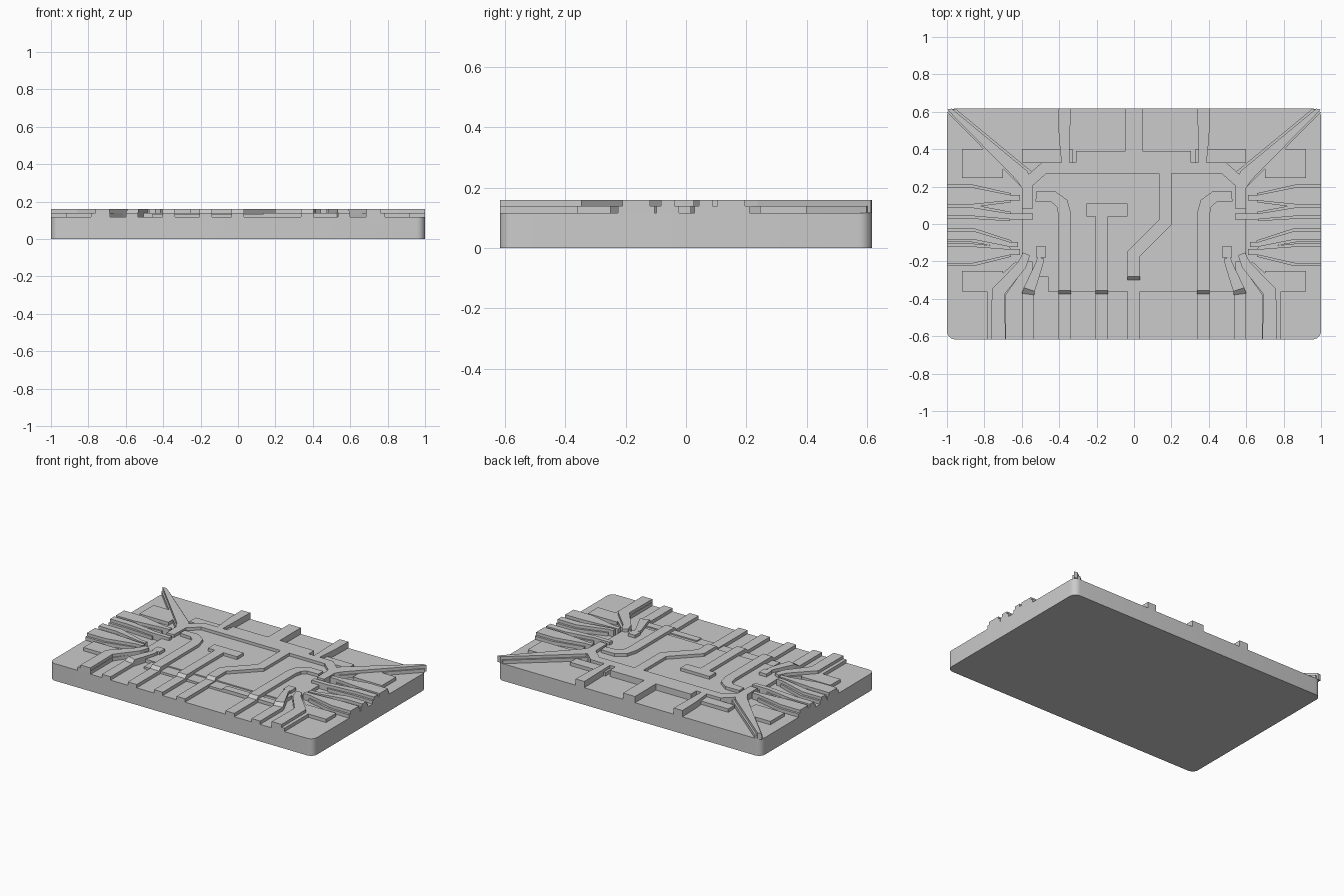
import bpy, bmesh
from mathutils import Vector

cube = bpy.data.objects.get("Cube")
if cube:
    bpy.data.objects.remove(cube, do_unlink=True)

BASE, LOW, HIGH = 0.117, 0.14, 0.16
HALF_Y = 0.617

grey = bpy.data.materials.new("plain_grey")
grey.use_nodes = True
GREY = (0.6, 0.6, 0.6, 1)
grey.diffuse_color = GREY
grey.node_tree.nodes["Principled BSDF"].inputs["Base Color"].default_value = GREY


def finish(name, bm):
    bmesh.ops.recalc_face_normals(bm, faces=bm.faces)
    mesh = bpy.data.meshes.new(name)
    bm.to_mesh(mesh)
    bm.free()
    mesh.materials.append(grey)
    obj = bpy.data.objects.new(name, mesh)
    bpy.context.collection.objects.link(obj)
    return obj


def block(name, x0, x1, y0, y1, z0, z1, corner=0):
    """Box with optional rounded upright edges."""
    bm = bmesh.new()
    bmesh.ops.create_cube(bm, size=1)
    for v in bm.verts:
        v.co = ((x0 + x1) / 2 + v.co.x * (x1 - x0),
                (y0 + y1) / 2 + v.co.y * (y1 - y0),
                (z0 + z1) / 2 + v.co.z * (z1 - z0))
    if corner:
        upright = [e for e in bm.edges
                   if abs(e.verts[0].co.z - e.verts[1].co.z) > 0.001]
        bmesh.ops.bevel(bm, geom=upright, offset=corner, segments=6,
                        profile=0.5, affect='EDGES')
    return finish(name, bm)


def ribbon(name, points, side=1, bottom=BASE):
    """Flat track along (x, y, width, top) points with mitred corners."""
    bm = bmesh.new()
    path = [Vector((p[0] * side, p[1])) for p in points]
    rings = []
    for i, p in enumerate(path):
        a = (p - path[i - 1]).normalized() if i else None
        b = (path[i + 1] - p).normalized() if i < len(path) - 1 else None
        a, b = a or b, b or a
        t = (a + b).normalized()
        n = Vector((-t.y, t.x)) * points[i][2] / 2 / max(t.dot(a), 0.5)
        top = points[i][3]
        ring = []
        for q, z in ((p + n, bottom), (p + n, top), (p - n, top), (p - n, bottom)):
            x = max(-1, min(1, q.x))
            y = max(-HALF_Y, min(HALF_Y, q.y))
            ring.append(bm.verts.new((x, y, z)))
        rings.append(ring)
    for r, s in zip(rings, rings[1:]):
        for k in range(4):
            m = (k + 1) % 4
            bm.faces.new((r[k], r[m], s[m], s[k]))
    bm.faces.new(rings[0])
    bm.faces.new(rings[-1])
    return finish(name, bm)


# Slab with rounded corners
slab = block("substrate", -1, 1, -HALF_Y, HALF_Y, 0, BASE, corner=0.045)

# Central plates
block("center_plate", -0.545, 0.545, -0.28, 0.27, BASE, LOW)
block("front_ledge", -0.46, 0.53, -0.36, -0.28, BASE, 0.132)
block("ledge_strip", 0.135, 0.53, -0.36, -0.31, BASE, LOW)

# Tee-shaped track from the back
block("back_stem", -0.045, 0.045, 0.38, HALF_Y, BASE, HIGH)
block("back_bar", -0.31, 0.305, 0.33, 0.39, BASE, HIGH)

# Cross band and its bent drain running to the front
ribbon("cross_band", [(-0.57, 0.22, 0.06, HIGH), (-0.48, 0.3, 0.06, HIGH),
                      (0.48, 0.3, 0.06, HIGH), (0.57, 0.22, 0.06, HIGH)])
ribbon("bent_track", [(0.167, 0.28, 0.066, HIGH), (0.167, 0.01, 0.066, HIGH),
                      (-0.002, -0.16, 0.066, HIGH), (-0.002, -0.28, 0.066, HIGH),
                      (-0.002, -0.3, 0.066, LOW), (-0.002, -HALF_Y, 0.066, LOW)])

# Tee-shaped track from the front
ribbon("front_stem", [(-0.172, -HALF_Y, 0.066, LOW), (-0.172, -0.375, 0.066, LOW),
                      (-0.172, -0.355, 0.066, HIGH), (-0.172, 0.05, 0.066, HIGH)])
block("front_stem_bar", -0.255, -0.035, 0.04, 0.11, LOW, HIGH)

# Parts repeated on both sides
for side, tag in ((1, "left_"), (-1, "right_")):
    def track(name, *points, bottom=BASE):
        ribbon(tag + name, points, side, bottom)

    def pad(name, x0, x1, y0, y1, z1):
        xs = sorted((x0 * side, x1 * side))
        block(tag + name, *xs, y0, y1, BASE, z1)

    # Diagonal corner tracks, stacked in two layers
    track("corner_track_base", (1.0, 0.645, 0.13, LOW), (0.57, 0.235, 0.1, LOW))
    track("corner_track", (1.0, 0.64, 0.075, HIGH), (0.6, 0.26, 0.075, HIGH),
          (0.57, 0.2, 0.06, HIGH), (0.57, 0.08, 0.055, HIGH))
    track("side_rail", (0.57, 0.1, 0.055, LOW), (0.57, -0.2, 0.055, LOW))

    # Low pads near the corners
    pad("back_pad", 0.7, 0.92, 0.245, 0.4, LOW)
    pad("front_pad", 0.7, 0.92, -0.36, -0.25, LOW)
    pad("back_low_pad", 0.33, 0.6, 0.33, 0.4, LOW)

    # Tapered tracks from the back
    track("back_track", (0.372, HALF_Y, 0.066, HIGH), (0.372, 0.47, 0.06, HIGH),
          (0.365, 0.27, 0.035, HIGH))

    # Hooked tracks from the front
    track("hook_track", (0.37, -HALF_Y, 0.068, LOW), (0.37, -0.375, 0.068, LOW),
          (0.37, -0.355, 0.068, HIGH), (0.37, 0.05, 0.068, HIGH),
          (0.385, 0.11, 0.064, HIGH), (0.43, 0.145, 0.058, HIGH),
          (0.525, 0.147, 0.052, HIGH))

    # Front tracks ending in a small head
    track("head_track", (0.567, -HALF_Y, 0.066, LOW), (0.567, -0.375, 0.066, LOW),
          (0.56, -0.35, 0.062, HIGH), (0.505, -0.21, 0.04, HIGH),
          (0.498, -0.18, 0.035, HIGH))
    pad("track_head", 0.47, 0.525, -0.18, -0.12, HIGH)

    # Outer front tracks, stacked in two layers
    track("outer_track_base", (0.735, -HALF_Y, 0.1, LOW), (0.735, -0.36, 0.1, LOW),
          (0.61, -0.22, 0.06, LOW))
    track("outer_track", (0.725, -HALF_Y, 0.075, HIGH), (0.725, -0.36, 0.07, HIGH),
          (0.6, -0.22, 0.05, HIGH), (0.575, -0.16, 0.04, HIGH))

    # Tapered fingers from the side edge
    for name, y, w, y_in, w_in, x_in in (
            ("back_finger", 0.15, 0.09, 0.14, 0.03, 0.61),
            ("upper_finger", 0.065, 0.045, 0.04, 0.03, 0.54),
            ("lower_finger", -0.06, 0.045, -0.11, 0.025, 0.62),
            ("front_finger", -0.165, 0.09, -0.15, 0.03, 0.61)):
        track(name + "_base", (1, y, w + 0.03, LOW), (0.86, y, w + 0.03, LOW),
              (0.66, y_in, w_in + 0.02, LOW))
        track(name, (1, y, w, HIGH), (0.86, y, w, HIGH),
              (0.66, y_in, w_in, HIGH), (x_in, y_in, w_in, HIGH))

# Smooth the rounded corners of the slab
bpy.ops.object.select_all(action='DESELECT')
slab.select_set(True)
bpy.context.view_layer.objects.active = slab
bpy.ops.object.shade_smooth_by_angle()
